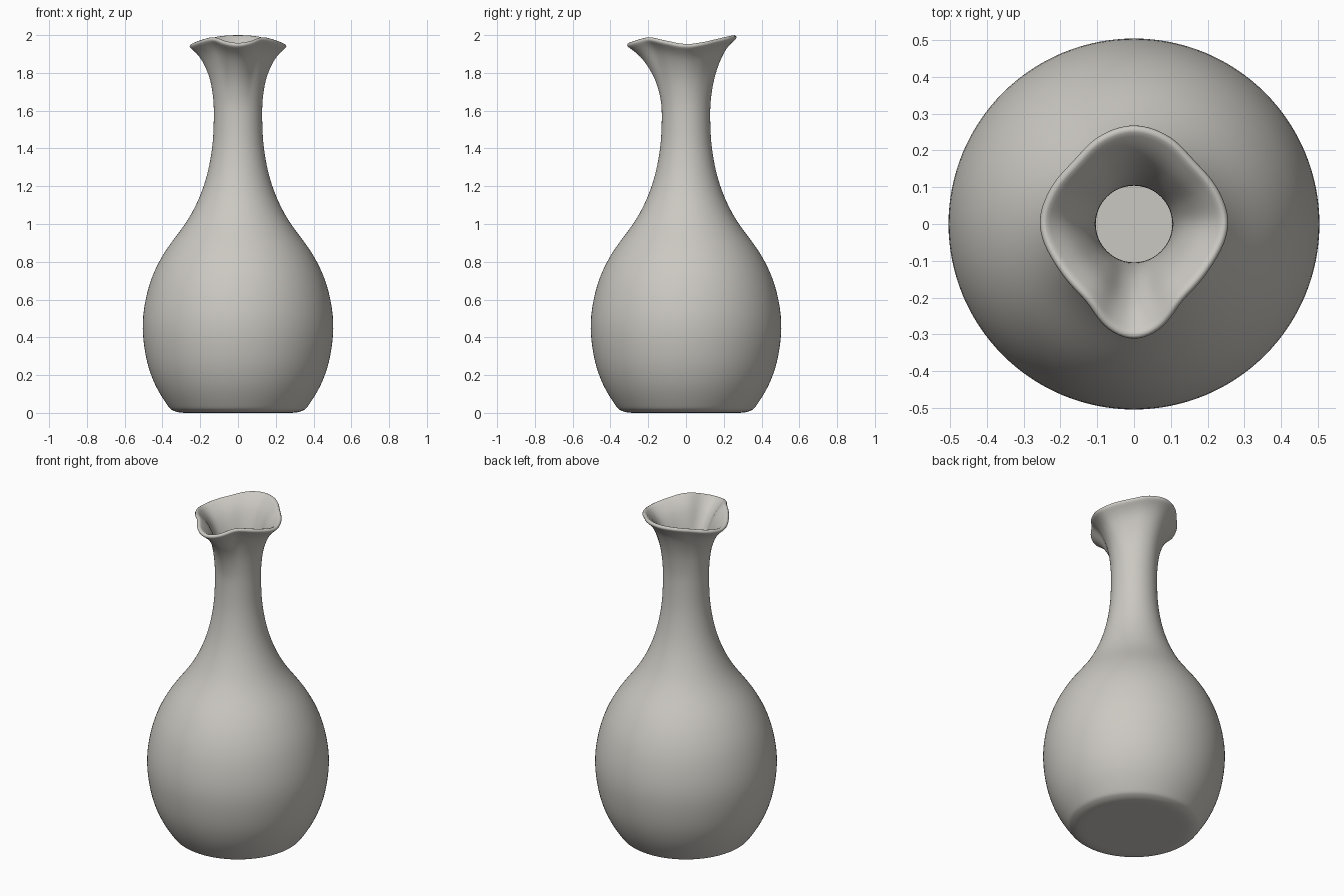
import bpy, bmesh, math

cube = bpy.data.objects.get("Cube")
if cube:
    bpy.data.objects.remove(cube, do_unlink=True)

SEGMENTS = 64
# Outer profile, foot to rim: (radius, height)
PROFILE = [(0.15, 0), (0.29, 0), (0.345, 0.013), (0.375, 0.042), (0.44, 0.15), (0.487, 0.29),
           (0.506, 0.48), (0.47, 0.68), (0.39, 0.85), (0.26, 1.03), (0.178, 1.21),
           (0.137, 1.4), (0.128, 1.58), (0.134, 1.69), (0.155, 1.79), (0.2, 1.885), (0.26, 1.944)]
NECK_TOP, RIM_R, RIM_Z = 1.58, 0.26, 1.944
# Half of the pinched rim, front lip to back: (degrees, radius, height)
RIM = [(0, 0.319, 1.944), (14, 0.3, 1.955), (32, 0.252, 1.977), (60, 0.245, 1.96), (90, 0.262, 1.94),
       (112, 0.253, 1.95), (136, 0.243, 1.967), (158, 0.262, 1.982), (180, 0.274, 1.987)]


def catmull(a, b, c, d, t):
    return 0.5 * (2 * b + (c - a) * t + (2 * a - 5 * b + 4 * c - d) * t ** 2
                  + (3 * b - a - 3 * c + d) * t ** 3)


def spline(points, i, t):
    """Point on a smooth curve, between points i and i + 1."""
    four = [points[min(max(i + k, 0), len(points) - 1)] for k in (-1, 0, 1, 2)]
    return [catmull(*axis, t) for axis in zip(*four)]


# The rim mirrored past both ends, so its curve stays smooth there
rim_points = [(-RIM[1][0], *RIM[1][1:])] + RIM + [(360 - RIM[-2][0], *RIM[-2][1:])]


def rim_at(angle):
    angle = min(angle, 360 - angle)
    for i in range(1, len(RIM)):
        a, b = rim_points[i][0], rim_points[i + 1][0]
        if angle <= b:
            return spline(rim_points, i, (angle - a) / (b - a))[1:]


levels = [spline(PROFILE, i, k / 3) for i in range(len(PROFILE) - 1) for k in range(3)]
levels.append(PROFILE[-1])

# Vase body: turned profile whose flare blends into the pinched rim
bm = bmesh.new()
rings = []
for r, z in levels:
    s = min(max((z - NECK_TOP) / (RIM_Z - NECK_TOP), 0), 1)
    w = s * s * (3 - 2 * s)
    ring = []
    for k in range(SEGMENTS):
        rim_r, rim_z = rim_at(360 * k / SEGMENTS)
        a = math.tau * k / SEGMENTS
        radius = r * (1 + w * (rim_r / RIM_R - 1))
        ring.append(bm.verts.new((radius * math.sin(a), -radius * math.cos(a),
                                  max(z, 0) + w * w * (rim_z - RIM_Z))))
    rings.append(ring)
for low, high in zip(rings, rings[1:]):
    for k in range(SEGMENTS):
        n = (k + 1) % SEGMENTS
        bm.faces.new((low[k], low[n], high[n], high[k]))
centre = bm.verts.new((0, 0, 0))
for k in range(SEGMENTS):
    bm.faces.new((centre, rings[0][(k + 1) % SEGMENTS], rings[0][k]))
mesh = bpy.data.meshes.new("vase")
bm.to_mesh(mesh)
bm.free()
vase = bpy.data.objects.new("vase", mesh)
bpy.context.collection.objects.link(vase)

# Wall thickness and soft rim
wall = vase.modifiers.new("wall", "SOLIDIFY")
wall.thickness = 0.024
wall.offset = -1
soft = vase.modifiers.new("soft", "SUBSURF")
soft.levels = soft.render_levels = 1

# Glaze
glaze = bpy.data.materials.new("warm grey glaze")
glaze.use_nodes = True
colour = (0.6, 0.58, 0.54, 1)
glaze.diffuse_color = colour
glaze.node_tree.nodes["Principled BSDF"].inputs["Base Color"].default_value = colour
mesh.materials.append(glaze)
mesh.shade_smooth()
